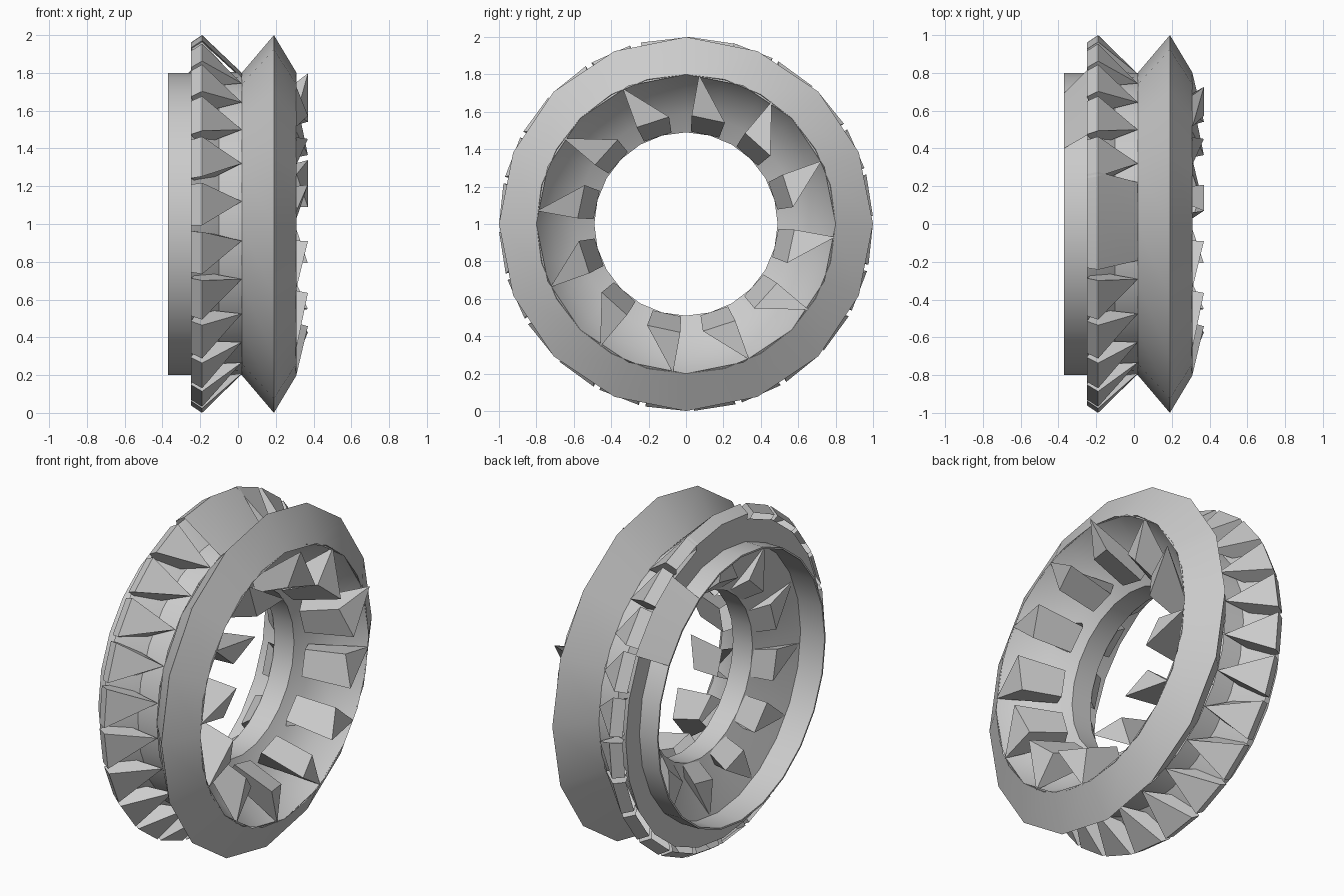
import bpy
import bmesh
from math import cos, sin, radians

old = bpy.data.objects.get("Cube")
if old:
    bpy.data.objects.remove(old, do_unlink=True)

grey = bpy.data.materials.new("plain_grey")
grey.use_nodes = True
grey.diffuse_color = (0.6, 0.6, 0.6, 1)
grey.node_tree.nodes["Principled BSDF"].inputs["Base Color"].default_value = (0.6, 0.6, 0.6, 1)


def point(bm, x, radius, degrees):
    t = radians(degrees)
    return bm.verts.new((x, radius * cos(t), 1 + radius * sin(t)))


def finish(bm, name, smooth):
    mesh = bpy.data.meshes.new(name)
    bm.to_mesh(mesh)
    bm.free()
    mesh.materials.append(grey)
    obj = bpy.data.objects.new(name, mesh)
    bpy.context.collection.objects.link(obj)
    if smooth:
        bpy.ops.object.select_all(action="DESELECT")
        obj.select_set(True)
        bpy.context.view_layer.objects.active = obj
        bpy.ops.object.shade_smooth_by_angle(angle=radians(28))


def lathe(name, profile, columns, start=0, sweep=360):
    """Sweep an (x, radius) profile about the x axis, fully or over an arc."""
    bm = bmesh.new()
    closed = sweep == 360
    count = columns if closed else columns + 1
    grid = [[point(bm, x, r, start + sweep * c / columns) for x, r in profile]
            for c in range(count)]
    for c in range(columns):
        a, b = grid[c], grid[(c + 1) % count]
        for i in range(len(profile) - 1):
            bm.faces.new((a[i], b[i], b[i + 1], a[i + 1]))
    finish(bm, name, True)


def teeth(name, angles, tip, first, second, heel, foot, low, high, raised=()):
    """Wedges running from a sharp tip to a broad end between two angle offsets."""
    bm = bmesh.new()
    bottoms = []
    for angle in angles:
        apex_x = first[0] if angle in raised else tip[0]
        a = point(bm, apex_x, tip[1], angle)
        b1, b2 = point(bm, *first, angle + low), point(bm, *second, angle + high)
        h1, h2 = (point(bm, *heel, angle + o) for o in (low, high))
        f1, f2 = (point(bm, *foot, angle + o) for o in (low, high))
        for loop in ((a, b1, b2), (b1, h1, h2, b2), (a, f1, h1, b1), (a, b2, h2, f2)):
            bm.faces.new(loop)
        bottoms += [bm.faces.new((a, f2, f1)), bm.faces.new((f1, f2, h2, h1))]
    # Orient the closed wedges, then drop their buried undersides
    bmesh.ops.recalc_face_normals(bm, faces=bm.faces)
    bmesh.ops.delete(bm, geom=bottoms, context="FACES")
    finish(bm, name, False)


# Outer toothed slope, with a plain patch at the top
outer = [6.4 + 15 * k for k in range(24)]
lathe("outer_slope_floor", [(-0.25, 0.8), (-0.25, 0.93), (-0.22, 0.91), (-0.1, 0.81), (0.02, 0.8)], 24)
teeth("outer_teeth", [t for t in outer if abs(t - 90) > 18],
      (0.02, 0.8), (-0.19, 1), (-0.19, 1), (-0.25, 0.96), (-0.2, 0.84), -4, 9)
lathe("plain_patch", [(-0.25, 0.8), (-0.25, 0.96), (-0.19, 1), (0.02, 0.8)], 2, 74, 30)

# Smooth ridge
lathe("smooth_ridge", [(0.02, 0.8), (0.19, 1), (0.31, 0.8)], 16)

# Bowl on the left face: concave floor and twelve leaning teeth
inner = [25 + 30 * k for k in range(12)]
lathe("bowl_floor", [(0.31, 0.8), (0.17, 0.72), (0.08, 0.59), (0.03, 0.49)], 24)
teeth("bowl_teeth", inner, (0.31, 0.8), (0.37, 0.58), (0.31, 0.58),
      (0.1, 0.495), (0.07, 0.57), -16, 2, raised=(25, 85))

# Hole wall, shallow bowl and thin sleeve on the right face
lathe("hole_and_sleeve", [(0.03, 0.49), (-0.1, 0.49), (-0.15, 0.62), (-0.21, 0.79),
                          (-0.37, 0.79), (-0.37, 0.8), (-0.25, 0.8)], 24)
teeth("shallow_bowl_teeth", [t + 10 for t in inner], (-0.21, 0.79), (-0.2, 0.58), (-0.2, 0.58),
      (-0.1, 0.495), (-0.12, 0.56), -2, 16)

# Sloping web between the sleeve rim and the toothed ridge
lathe("sleeve_web", [(-0.37, 0.8), (-0.24, 0.95)], 2, 30, 30)
